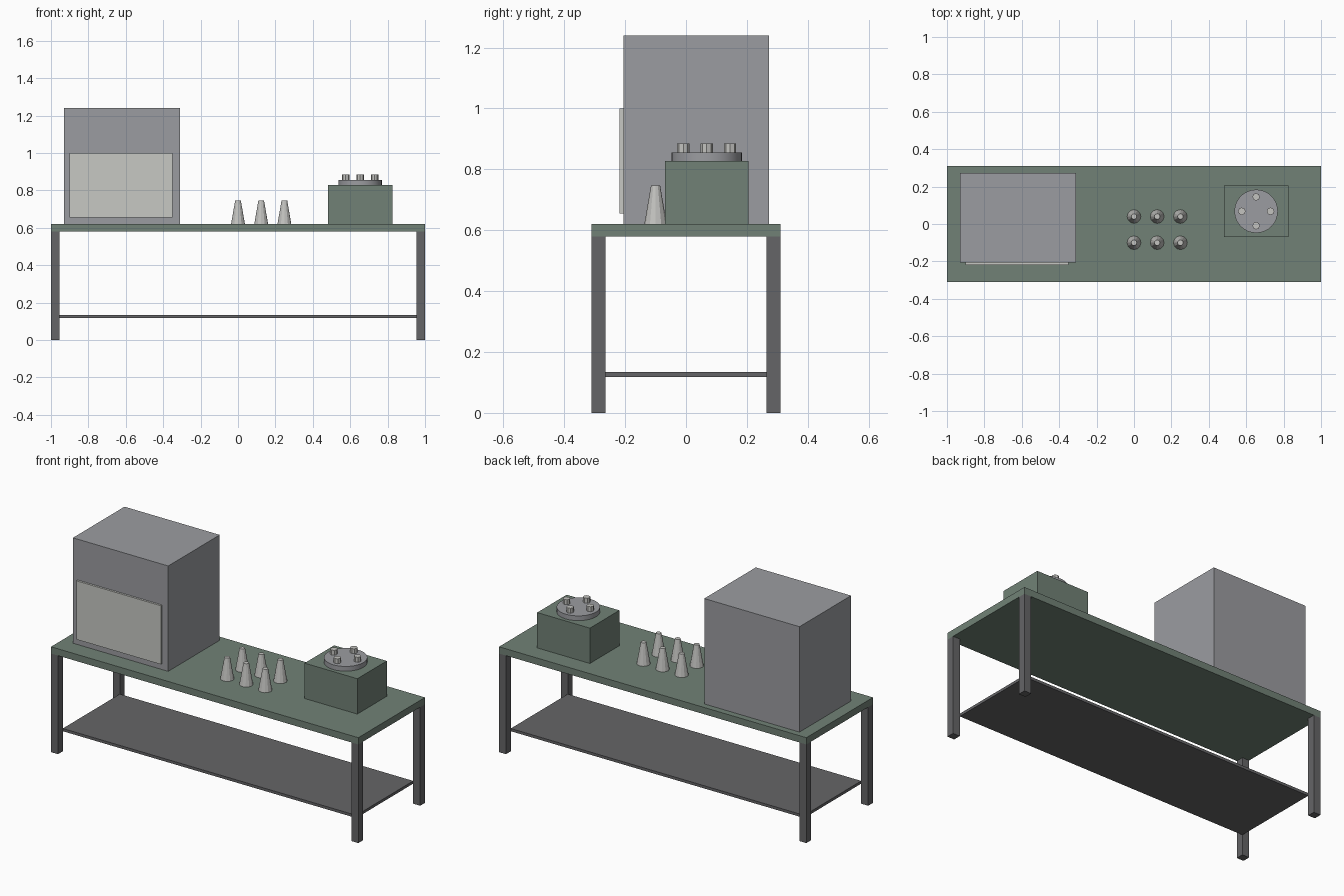
import bpy
import math

if "Cube" in bpy.data.objects:
    bpy.data.objects.remove(bpy.data.objects["Cube"], do_unlink=True)


def material(name, rgb):
    m = bpy.data.materials.new(name)
    m.use_nodes = True
    col = (*rgb, 1)
    m.diffuse_color = col
    m.node_tree.nodes["Principled BSDF"].inputs["Base Color"].default_value = col
    return m


green = material("sage green", (0.165, 0.222, 0.182))
dark = material("dark grey", (0.13, 0.13, 0.135))
grey = material("cool grey", (0.33, 0.335, 0.355))
pale = material("pale grey", (0.57, 0.58, 0.55))
steel = material("light steel", (0.55, 0.55, 0.53))


def box(name, mat, x, y, z):
    """Box from (min, max) ranges on each axis."""
    bpy.ops.mesh.primitive_cube_add(size=1, location=[sum(r) / 2 for r in (x, y, z)])
    ob = bpy.context.object
    ob.name = name
    ob.scale = [r[1] - r[0] for r in (x, y, z)]
    bpy.ops.object.transform_apply(location=False, rotation=False, scale=True)
    ob.data.materials.append(mat)
    return ob


def cone(name, mat, x, y, z, r_low, r_top, sides):
    """Upright cylinder or truncated cone between two heights."""
    bpy.ops.mesh.primitive_cone_add(vertices=sides, radius1=r_low, radius2=r_top,
                                    depth=z[1] - z[0], location=(x, y, sum(z) / 2))
    ob = bpy.context.object
    ob.name = name
    ob.data.materials.append(mat)
    return ob


# Bench: top, corner legs and a low shelf between the legs
TOP = 0.62
LEG = 0.045
box("bench_top", green, (-1, 1), (-0.31, 0.31), (0.58, TOP))
box("lower_shelf", dark, (LEG - 1, 1 - LEG), (LEG - 0.31, 0.31 - LEG), (0.118, 0.134))
for sx, side in ((-1, "right"), (1, "left")):
    for sy, end in ((-1, "front"), (1, "back")):
        xs = sorted((sx, sx * (1 - LEG)))
        ys = sorted((sy * 0.31, sy * (0.31 - LEG)))
        box(f"{end}_{side}_leg", dark, xs, ys, (0, 0.58))

# Cabinet with its front panel
box("cabinet", grey, (-0.93, -0.31), (-0.206, 0.273), (TOP, 1.24))
box("cabinet_front_panel", pale, (-0.9, -0.35), (-0.218, -0.206), (0.655, 1.0))

# Two rows of tapered cups
for row, y in enumerate((-0.1, 0.04)):
    for i in range(3):
        cone(f"tapered_cup_{row}_{i}", steel, i * 0.124, y, (TOP, 0.747), 0.037, 0.015, 12)

# Small machine with a round plate and four pegs
CX, CY = 0.653, 0.068
box("machine_base", green, (0.482, 0.825), (-0.069, 0.205), (TOP, 0.828))
disc = cone("round_plate", grey, CX, CY, (0.828, 0.856), 0.116, 0.116, 32)
bpy.ops.object.shade_smooth_by_angle(angle=math.radians(30))
for i in range(4):
    a = i * math.pi / 2
    cone(f"peg_{i}", steel, CX + 0.077 * math.cos(a), CY + 0.077 * math.sin(a),
         (0.856, 0.885), 0.02, 0.02, 8)
